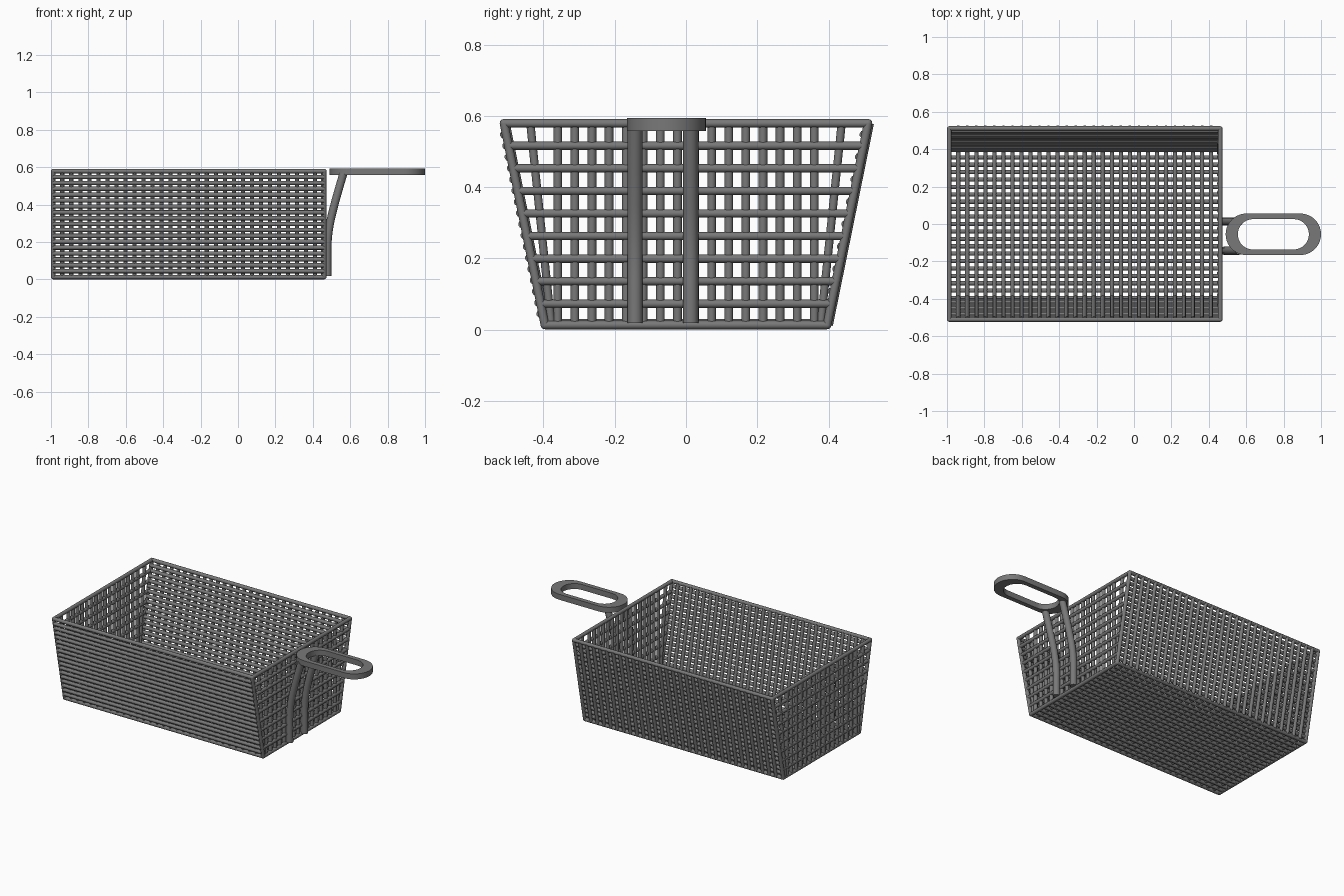
import bpy, bmesh, math
from mathutils import Vector, Matrix

if "Cube" in bpy.data.objects:
    bpy.data.objects.remove(bpy.data.objects["Cube"])

X0, X1 = -0.988, 0.461        # end wall planes
Z0, Z1 = 0.013, 0.579         # bottom and top frame heights
Y0, Y1 = 0.396, 0.511         # half widths at bottom and top
PITCH = (X1 - X0) / 30

# Dark steel
steel = bpy.data.materials.new("dark_steel")
steel.diffuse_color = (0.19, 0.19, 0.19, 1)
steel.use_nodes = True
steel.node_tree.nodes["Principled BSDF"].inputs["Base Color"].default_value = steel.diffuse_color


def half(z):
    return Y0 + (Y1 - Y0) * (z - Z0) / (Z1 - Z0)


def smooth(ob):
    ob.data.materials.clear()
    ob.data.materials.append(steel)
    bpy.ops.object.select_all(action='DESELECT')
    bpy.context.view_layer.objects.active = ob
    ob.select_set(True)
    bpy.ops.object.shade_smooth_by_angle(angle=math.radians(40))


def finish(name, bm):
    me = bpy.data.meshes.new(name)
    bm.to_mesh(me)
    bm.free()
    ob = bpy.data.objects.new(name, me)
    bpy.context.collection.objects.link(ob)
    smooth(ob)
    return ob


def rods(name, segs, sides=10):
    """One mesh of straight round wires: (start, end, radius)."""
    bm = bmesh.new()
    for a, b, r in segs:
        a, b = Vector(a), Vector(b)
        d = b - a
        m = Matrix.Translation((a + b) / 2) @ d.to_track_quat('Z', 'Y').to_matrix().to_4x4()
        bmesh.ops.create_cone(bm, cap_ends=True, segments=sides, radius1=r, radius2=r,
                              depth=d.length, matrix=m)
    return finish(name, bm)


# Top rim, bottom frame and corner posts with ball joints
R = 0.012
for name, z in (("top_rim", Z1), ("bottom_frame", Z0)):
    h = half(z)
    c = [(X0, -h, z), (X1, -h, z), (X1, h, z), (X0, h, z)]
    rods(name, [(c[i], c[(i + 1) % 4], R) for i in range(4)], 12)
rods("corner_posts", [((x, s * Y0, Z0), (x, s * Y1, Z1), R)
                      for x in (X0, X1) for s in (-1, 1)], 12)
bm = bmesh.new()
for x in (X0, X1):
    for s in (-1, 1):
        for z in (Z0, Z1):
            bmesh.ops.create_uvsphere(bm, u_segments=12, v_segments=8, radius=R,
                                      matrix=Matrix.Translation((x, s * half(z), z)))
finish("corner_joints", bm)

# Long sloping side walls: lengthwise wires laid in front of the ribs
for name, s in (("front_wall", -1), ("back_wall", 1)):
    segs = []
    for i in range(1, 18):
        z = Z0 + (Z1 - Z0) * i / 18
        y = s * half(z) - 0.006
        segs.append(((X0, y, z), (X1, y, z), 0.0115))
    for i in range(1, 30):
        x = X0 + i * PITCH
        segs.append(((x, s * Y0 + 0.005, Z0), (x, s * Y1 + 0.005, Z1), 0.0115))
    rods(name, segs)

# End walls: wide horizontal bars over upright bars
for name, x in (("left_wall", X0), ("right_wall", X1)):
    segs = []
    for i in range(1, 9):
        z = 0.009 + 0.0634 * i
        segs.append(((x, -half(z), z), (x, half(z), z), 0.0115))
    xi = x - 0.006 if x > 0 else x
    for i in range(16):
        y = (i - 7.5) * 0.048
        segs.append(((xi, y, Z0), (xi, y, Z1), 0.0122))
    for t in (-1, 1):
        segs.append(((xi, t * 0.378, Z0), (xi, t * 0.437, Z1), 0.0115))
    rods(name, segs)

# Floor mesh
segs = []
for i in range(1, 20):
    y = -Y0 + 2 * Y0 * i / 20
    segs.append(((X0, y, Z0 - 0.001), (X1, y, Z0 - 0.001), 0.0115))
for i in range(1, 30):
    x = X0 + i * PITCH
    segs.append(((x, -Y0, Z0 + 0.005), (x, Y0, Z0 + 0.005), 0.0115))
rods("floor_mesh", segs)


# Handle grip: flat stadium ring
def stadium(xa, xb, r, cy, n=20):
    pts = []
    for cx, start in ((xb - r, -math.pi / 2), (xa + r, math.pi / 2)):
        for i in range(n + 1):
            a = start + math.pi * i / n
            pts.append((cx + r * math.cos(a), cy + r * math.sin(a)))
    return pts


CY = -0.055
outer = stadium(0.49, 1.0, 0.111, CY)
inner = stadium(0.555, 0.935, 0.081, CY)
bm = bmesh.new()
loops = [[bm.verts.new((x, y, z)) for x, y in pts]
         for pts, z in ((outer, 0.558), (outer, 0.594), (inner, 0.594), (inner, 0.558))]
n = len(outer)
for k in range(4):
    a, b = loops[k], loops[(k + 1) % 4]
    for i in range(n):
        j = (i + 1) % n
        bm.faces.new((a[i], a[j], b[j], b[i]))
bmesh.ops.recalc_face_normals(bm, faces=bm.faces)
finish("handle_grip", bm)

# Two bent handle legs
path = [(0.478, 0.018), (0.478, 0.11), (0.479, 0.2), (0.490, 0.29),
        (0.513, 0.39), (0.538, 0.48), (0.563, 0.565)]
for name, y in (("handle_leg_front", -0.143), ("handle_leg_back", 0.013)):
    cu = bpy.data.curves.new(name, 'CURVE')
    cu.dimensions = '3D'
    cu.bevel_depth = 0.0215
    cu.bevel_resolution = 4
    cu.resolution_u = 4
    cu.use_fill_caps = True
    sp = cu.splines.new('BEZIER')
    sp.bezier_points.add(len(path) - 1)
    for p, (x, z) in zip(sp.bezier_points, path):
        p.co = (x, y, z)
        p.handle_left_type = p.handle_right_type = 'AUTO'
    ob = bpy.data.objects.new(name, cu)
    bpy.context.collection.objects.link(ob)
    bpy.ops.object.select_all(action='DESELECT')
    bpy.context.view_layer.objects.active = ob
    ob.select_set(True)
    bpy.ops.object.convert(target='MESH')
    smooth(bpy.context.view_layer.objects.active)
